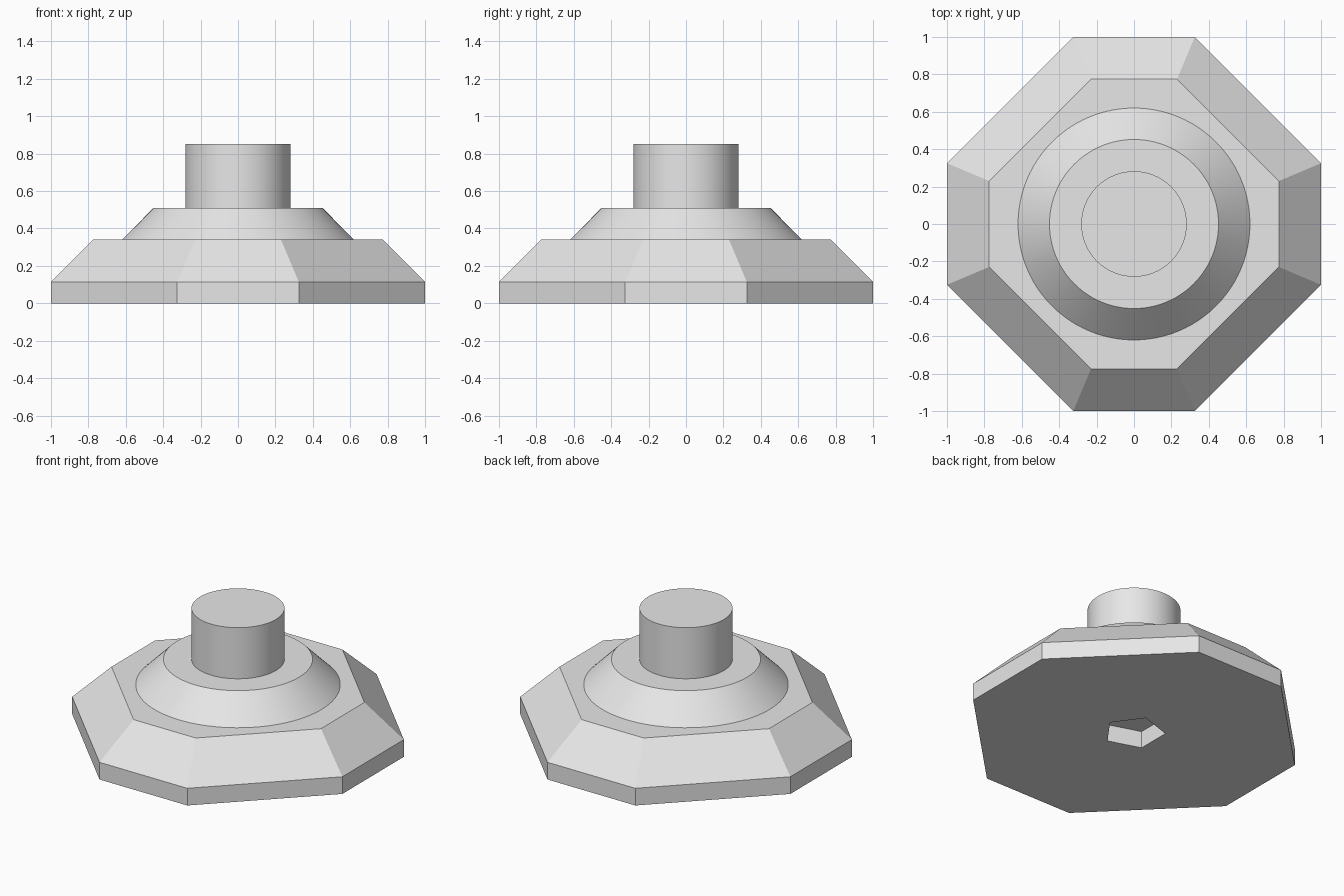
import bpy
import bmesh
from math import cos, sin, pi, radians

default_cube = bpy.data.objects.get("Cube")
if default_cube:
    bpy.data.objects.remove(default_cube, do_unlink=True)

GREY = (0.8, 0.8, 0.8, 1)
grey = bpy.data.materials.new("plain_grey")
grey.use_nodes = True
grey.diffuse_color = GREY
grey.node_tree.nodes["Principled BSDF"].inputs["Base Color"].default_value = GREY


def circle(radius, sides):
    return [(radius * cos(2 * pi * i / sides), radius * sin(2 * pi * i / sides))
            for i in range(sides)]


def octagon(half, flat):
    """Square of the given half width with its corners cut off."""
    quarter = [(half, -flat), (half, flat)]
    points = []
    for _ in range(4):
        points += quarter
        quarter = [(-y, x) for x, y in quarter]
    return points


def stack(name, layers, floor=True, smooth=False):
    """Join outlines at rising heights into one capped solid."""
    bm = bmesh.new()
    rings = [[bm.verts.new((x, y, z)) for x, y in outline] for outline, z in layers]
    count = len(rings[0])
    for low, high in zip(rings, rings[1:]):
        for i in range(count):
            j = (i + 1) % count
            bm.faces.new((low[i], low[j], high[j], high[i]))
    bm.faces.new(rings[-1])
    if floor:
        bm.faces.new(rings[0][::-1])
    mesh = bpy.data.meshes.new(name)
    bm.to_mesh(mesh)
    bm.free()
    mesh.materials.append(grey)
    obj = bpy.data.objects.new(name, mesh)
    bpy.context.collection.objects.link(obj)
    bpy.ops.object.select_all(action="DESELECT")
    bpy.context.view_layer.objects.active = obj
    obj.select_set(True)
    if smooth:
        bpy.ops.object.shade_smooth_by_angle(angle=radians(30))
    return obj


# Eight-sided base with a sloped upper rim
base = stack("base", [(octagon(1, 0.325), 0), (octagon(1, 0.325), 0.115),
                      (octagon(0.775, 0.23), 0.34)])

# Five-sided socket sunk into the underside
cutter = stack("socket_cutter", [(circle(0.19, 5), -0.1), (circle(0.19, 5), 0.113)])
cutter.hide_render = True
socket = base.modifiers.new("socket", "BOOLEAN")
socket.operation = "DIFFERENCE"
socket.solver = "EXACT"
socket.object = cutter
bpy.ops.object.select_all(action="DESELECT")
bpy.context.view_layer.objects.active = base
base.select_set(True)
bpy.ops.object.modifier_apply(modifier=socket.name)
bpy.data.objects.remove(cutter, do_unlink=True)

# Round sloped collar and upright stem
stack("collar", [(circle(0.62, 96), 0.34), (circle(0.452, 96), 0.51)],
      floor=False, smooth=True)
stack("stem", [(circle(0.282, 96), 0.51), (circle(0.282, 96), 0.852)],
      floor=False, smooth=True)
